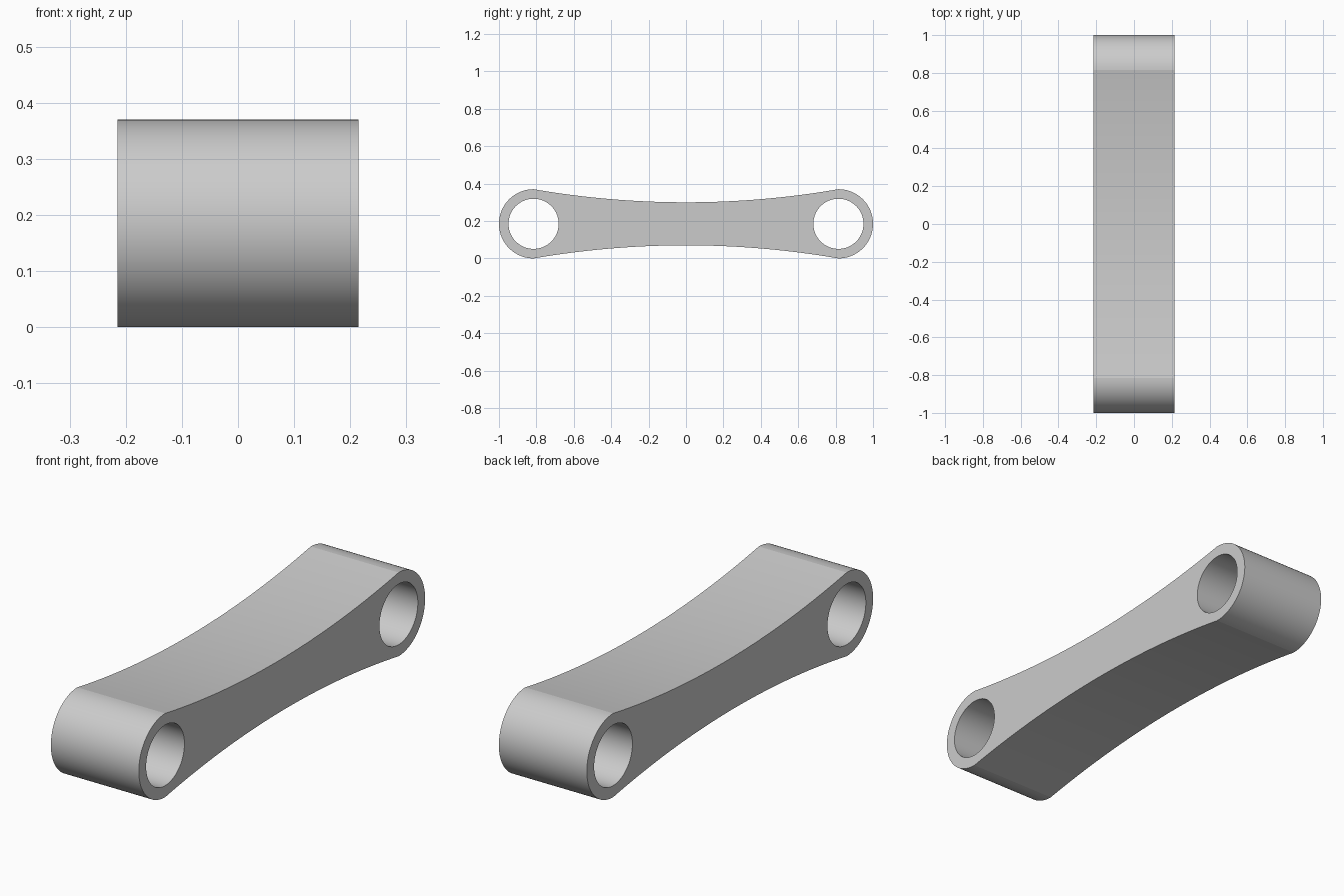
import bpy, bmesh
from math import sin, cos, pi, sqrt, radians

cube = bpy.data.objects.get("Cube")
if cube:
    bpy.data.objects.remove(cube, do_unlink=True)

WIDTH = 0.43      # along x
END_R = 0.185     # rounded end radius
HOLE_R = 0.134    # pin hole radius
END_Y = 1 - END_R
WAIST = 0.115     # half height at the middle
ARC_STEPS, WAIST_STEPS, HOLE_STEPS = 40, 40, 80

grey = bpy.data.materials.new("plain grey")
grey.use_nodes = True
colour = (0.6, 0.6, 0.6, 1)
grey.diffuse_color = colour
grey.node_tree.nodes["Principled BSDF"].inputs["Base Color"].default_value = colour


def half_outline():
    """Front rounded end, then the lower waist arc, as (y, z about the centre)."""
    sag = END_R - WAIST
    radius = (END_Y ** 2 + sag ** 2) / (2 * sag)
    pts = []
    for i in range(ARC_STEPS):
        a = pi / 2 + pi * i / ARC_STEPS
        pts.append((-END_Y + END_R * cos(a), END_R * sin(a)))
    for i in range(WAIST_STEPS):
        y = -END_Y + 2 * END_Y * i / WAIST_STEPS
        pts.append((y, -(WAIST + radius - sqrt(radius ** 2 - y ** 2))))
    return pts


def circle(cy):
    return [(cy + HOLE_R * cos(2 * pi * i / HOLE_STEPS),
             HOLE_R * sin(2 * pi * i / HOLE_STEPS)) for i in range(HOLE_STEPS)]


# Side profile: the half outline turned through half a turn closes the loop
half = half_outline()
outline = half + [(-y, -z) for y, z in half]

bm = bmesh.new()
edges = []
for loop in (outline, circle(-END_Y), circle(END_Y)):
    verts = [bm.verts.new((-WIDTH / 2, y, z + END_R)) for y, z in loop]
    edges += [bm.edges.new((v, verts[i - 1])) for i, v in enumerate(verts)]
bmesh.ops.triangle_fill(bm, edges=edges, use_beauty=True, normal=(-1, 0, 0))

# Extrude the plate across the full width, keeping the first side as a cap
extruded = bmesh.ops.extrude_face_region(bm, geom=bm.faces[:], use_keep_orig=True)
moved = [g for g in extruded["geom"] if isinstance(g, bmesh.types.BMVert)]
bmesh.ops.translate(bm, verts=moved, vec=(WIDTH, 0, 0))
bmesh.ops.recalc_face_normals(bm, faces=bm.faces[:])

mesh = bpy.data.meshes.new("link_arm")
bm.to_mesh(mesh)
bm.free()
mesh.materials.append(grey)
link = bpy.data.objects.new("link_arm", mesh)
bpy.context.collection.objects.link(link)

# Smooth the curved walls, keep the rims and end creases crisp
bpy.ops.object.select_all(action='DESELECT')
link.select_set(True)
bpy.context.view_layer.objects.active = link
bpy.ops.object.shade_smooth_by_angle(angle=radians(8))
